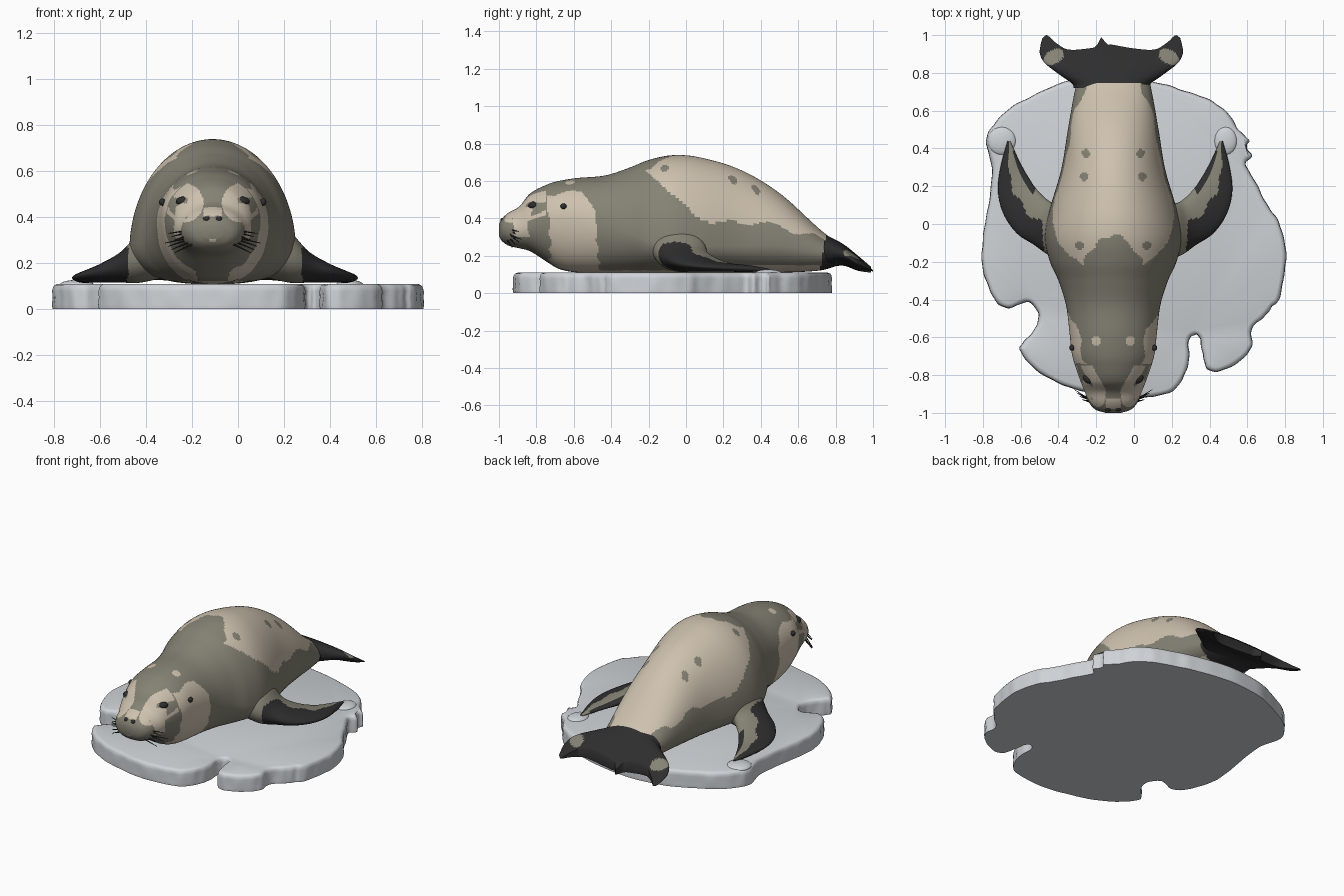
import bpy, bmesh, math
from mathutils import Vector, Matrix

if "Cube" in bpy.data.objects:
    bpy.data.objects.remove(bpy.data.objects["Cube"])

CX = -0.11  # the seal lies slightly left of the floe centre


def material(name, rgb):
    m = bpy.data.materials.new(name)
    m.diffuse_color = (*rgb, 1)
    m.use_nodes = True
    m.node_tree.nodes["Principled BSDF"].inputs["Base Color"].default_value = m.diffuse_color
    return m


OLIVE = material("olive_fur", (0.235, 0.225, 0.175))
CREAM = material("cream_fur", (0.62, 0.54, 0.43))
BLACK = material("black_skin", (0.027, 0.027, 0.027))
ICE = material("ice", (0.62, 0.65, 0.68))
FUR = [OLIVE, CREAM, BLACK]


def interp(rows, x):
    """Smooth interpolation of table rows keyed by their first column."""
    x = min(max(x, rows[0][0]), rows[-1][0])
    i = max(k for k in range(len(rows) - 1) if rows[k][0] <= x)
    a, b = rows[i], rows[i + 1]
    p, q = rows[max(i - 1, 0)], rows[min(i + 2, len(rows) - 1)]
    d = b[0] - a[0]
    t = (x - a[0]) / d
    out = []
    for k in range(1, len(a)):
        m0 = (b[k] - p[k]) / (b[0] - p[0]) * d
        m1 = (q[k] - a[k]) / (q[0] - a[0]) * d
        out.append((2*t**3 - 3*t**2 + 1)*a[k] + (t**3 - 2*t**2 + t)*m0
                   + (3*t**2 - 2*t**3)*b[k] + (t**3 - t**2)*m1)
    return out


def finish(name, bm, mats, angle=60):
    bmesh.ops.recalc_face_normals(bm, faces=bm.faces)
    me = bpy.data.meshes.new(name)
    bm.to_mesh(me)
    bm.free()
    ob = bpy.data.objects.new(name, me)
    for m in mats:
        me.materials.append(m)
    bpy.context.collection.objects.link(ob)
    bpy.ops.object.select_all(action='DESELECT')
    ob.select_set(True)
    bpy.context.view_layer.objects.active = ob
    bpy.ops.object.shade_smooth_by_angle(angle=math.radians(angle))
    return ob


def loft(name, rings, mats, rule=None, angle=60):
    """Skin closed rings; rule(centre, along, around) gives the colour index."""
    bm = bmesh.new()
    vs = [[bm.verts.new(p) for p in r] for r in rings]
    n, m = len(rings[0]), len(rings)
    for i in range(m - 1):
        for j in range(n):
            k = (j + 1) % n
            f = bm.faces.new((vs[i][j], vs[i][k], vs[i + 1][k], vs[i + 1][j]))
            if rule:
                f.material_index = rule(f.calc_center_median(), (i + .5) / (m - 1), (j + .5) / n)
    caps = [bm.faces.new(vs[0]), bm.faces.new(vs[-1])]
    if rule:
        caps[0].material_index = rule(caps[0].calc_center_median(), 0, 0)
        caps[1].material_index = rule(caps[1].calc_center_median(), 1, 0)
    bmesh.ops.triangulate(bm, faces=caps)
    return finish(name, bm, mats, angle)


def ellipsoid(name, pos, radii, mat):
    bm = bmesh.new()
    bmesh.ops.create_uvsphere(bm, u_segments=24, v_segments=14, radius=1,
                              matrix=Matrix.Translation(pos) @ Matrix.Diagonal((*radii, 1)))
    return finish(name, bm, [mat])


# ---- Ice floe: smoothed outline, stacked rings with a rounded rim
OUT = [(-.12, .785), (.125, .75), (.267, .71), (.40, .66), (.495, .595), (.55, .51), (.61, .447),
       (.60, .41), (.627, .357), (.597, .315), (.653, .21), (.717, .09), (.775, 0), (.807, -.135),
       (.80, -.267), (.77, -.40), (.735, -.44), (.69, -.495), (.625, -.56), (.627, -.653), (.56, -.73),
       (.45, -.785), (.383, -.765), (.36, -.69), (.347, -.61), (.32, -.59), (.294, -.62),
       (.294, -.717), (.267, -.81), (.2, -.89), (.08, -.92), (-.1, -.925), (-.26, -.89), (-.394, -.85),
       (-.526, -.77), (-.606, -.675), (-.585, -.62), (-.526, -.55), (-.51, -.48), (-.563, -.415),
       (-.66, -.45), (-.73, -.415), (-.78, -.32), (-.81, -.19), (-.80, -.055), (-.775, .10),
       (-.754, .29), (-.786, .42), (-.765, .50), (-.685, .595), (-.553, .675), (-.37, .754)]
N = len(OUT)
P = [Vector(p) for p in OUT]
pts = []
for i in range(N):
    a, b, c, d = P[i - 1], P[i], P[(i + 1) % N], P[(i + 2) % N]
    for s in range(7):
        t = s / 7
        pts.append(0.5 * (2*b + (c - a)*t + (2*a - 5*b + 4*c - d)*t*t + (3*b - a - 3*c + d)*t**3))
rings = []
for z, inset, rough in [(0, .004, .3), (.02, 0, .6), (.05, .002, 1), (.078, .001, .6),
                        (.095, .006, .3), (.105, .014, 0), (.11, .028, 0)]:
    ring = []
    for i, p in enumerate(pts):
        tan = (pts[(i + 1) % len(pts)] - pts[i - 1]).normalized()
        off = inset + rough * .005 * (1 + math.sin(i * .83) * math.sin(i * .31 + 1))
        q = p + Vector((tan.y, -tan.x)) * off
        ring.append((q.x, q.y, z))
    rings.append(ring)
loft("ice_floe", rings, [ICE], angle=50)
ellipsoid("ice_mound_left", (-.70, .44, .105), (.075, .075, .022), ICE)
ellipsoid("ice_mound_right", (.485, .44, .105), (.06, .075, .022), ICE)

# ---- Seal body: y, half width, top, bottom, height of widest point
BODY = [(-1.0, .04, .37, .305, .337), (-.985, .09, .397, .28, .337), (-.95, .125, .43, .255, .34),
        (-.89, .15, .465, .24, .345), (-.835, .172, .532, .225, .365), (-.74, .205, .582, .165, .39),
        (-.68, .22, .6, .13, .40), (-.59, .23, .615, .112, .39), (-.43, .25, .63, .108, .36),
        (-.3, .29, .672, .108, .32), (-.2, .335, .712, .108, .28), (-.07, .362, .738, .108, .25),
        (.07, .338, .727, .108, .25), (.29, .275, .66, .108, .25), (.5, .24, .535, .11, .25),
        (.72, .2, .338, .122, .215), (.82, .17, .26, .15, .2), (.88, .08, .21, .165, .185)]


def body_colour(p, along, around):
    d, y, z = abs(p.x - CX), p.y, p.z
    wob = .010 * math.sin(31 * y + 9 * z) + .007 * math.sin(47 * z + 60 * p.x)
    if y > .745 - .15 * max(0, .3 - z):
        return 2
    # saddle patch on the back, with spots
    front = -.07 - .15 * min(d / .18, 1)**2 if z > .66 else -.22 + (.66 - z) * 1.1
    low = .38 - .08 * max(0, (y - .4) / .3)
    if y + wob > front and z + wob > low:
        spots = ((.145, .375), (.155, .25), (.18, -.115))
        return 0 if any(math.hypot(d - a, y - b) < .022 for a, b in spots) else 1
    if z < .15 and y > .15 or z < .122:
        return 1
    if math.hypot(d - .09, y + .62) < .024 and z > .5:
        return 1
    # cheek and neck patch
    if -.735 < y + wob < -.47 - .9 * max(0, z - .44) and z + wob < .535 and d > .07:
        return 1
    # eye rings, streak beside the muzzle, nose bridge
    if y < -.75:
        e = math.hypot((d - .125) / .085, (z - .462) / .085)
        if e < 1 and not (d > .11 and z < .485 and e < .8):
            return 1
        if -.925 < y + wob < -.835 and .30 < z < .46 and d > .06:
            return 1
        if y < -.925 and z > .405 and d < .04:
            return 1
        if y < -.97 and d < .015 and .29 < z < .31:
            return 1
    return 0


rings = []
SEG, ROWS = 168, 220
for i in range(ROWS + 1):
    y = -1 + 1.88 * (i / ROWS)**1.2
    w, zt, zb, zc = interp(BODY, y)
    ring = []
    for j in range(SEG):
        a = 2 * math.pi * j / SEG
        c, s = math.cos(a), math.sin(a)
        if s < 0:  # flatter belly
            c = math.copysign(abs(c)**.8, c)
        ring.append((CX + w * c, y, zc + s * ((zt - zc) if s > 0 else (zc - zb))))
    rings.append(ring)
loft("seal_body", rings, FUR, body_colour)

# ---- Hind flippers: a fan with a notched trailing edge
FAN_W = [(.70, .2), (.74, .205), (.78, .26), (.85, .35), (.9, .378), (.95, .374), (1.0, .36)]
FAN_END = [(0, .95), (.35, .928), (.62, .925), (.8, .962), (.95, 1.0), (1, .985)]
FAN_Z = [(.70, .225, .108), (.76, .22, .085), (.84, .205, .058), (.92, .16, .04), (1.0, .12, .012)]
rings = []
for i in range(61):
    ring = []
    for j in range(128):
        a = 2 * math.pi * j / 128
        u = math.cos(a)
        end = interp(FAN_END, abs(u))[0] + .05 * math.exp(-((u + .14) / .05)**2)
        y = .72 + (i / 60) * (min(end, 1) - .72)
        zc, h = interp(FAN_Z, y)
        ring.append((CX - .01 + u * interp(FAN_W, y)[0], y, zc + h * math.sin(a)))
    rings.append(ring)


def fan_colour(p, along, around):
    dx, dy = abs(p.x - CX + .01) - .305, p.y - .885
    a, b = dx * .85 - dy * .5, dx * .5 + dy * .85
    return 0 if around < .5 and (a / .058)**2 + (b / .036)**2 < 1 else 2


loft("hind_flippers", rings, FUR, fan_colour)

# ---- Front flippers: station, leading x y, trailing x y, height, half thickness
ARM = [(0, .22, -.20, .20, .13, .27, .13), (1, .34, -.17, .31, .11, .225, .11),
       (2, .43, -.11, .36, .13, .185, .07), (3, .52, -.05, .42, .19, .16, .045),
       (4, .59, .05, .46, .25, .145, .03), (5, .62, .17, .49, .30, .137, .022),
       (6, .607, .30, .52, .36, .132, .018), (7, .57, .44, .555, .44, .125, .007)]


def arm_colour(p, along, around):
    s, f = along * 7, (1 - math.cos(2 * math.pi * around)) / 2
    if s > 1.35 + f and f < .5 + .04 * math.sin(s * 4):
        return 2
    return 2 if 3 < s < 6.4 and f > .84 else 0


for side, word in ((-1, "left"), (1, "right")):
    rings = []
    for i in range(71):
        lx, ly, tx, ty, z, h = interp(ARM, i / 10)
        ring = []
        for j in range(64):
            a = 2 * math.pi * j / 64
            f = (1 - math.cos(a)) / 2
            ring.append((-.1 + side * (lx + (tx - lx) * f), ly + (ty - ly) * f,
                         max(.1, z + h * math.sin(a))))
        rings.append(ring)
    loft("front_flipper_" + word, rings, FUR, arm_colour)

    # ---- Eyes, nostrils, ears
    ellipsoid("eye_" + word, (CX + side * .123, -.815, .468), (.037, .03, .022), BLACK)
    ellipsoid("nostril_" + word, (CX + side * .026, -.978, .39), (.017, .014, .013), BLACK)
    ellipsoid("ear_" + word, (CX + side * .219, -.655, .465), (.014, .016, .016), BLACK)

    # ---- Whiskers: thin cones fanning out of the muzzle
    bm = bmesh.new()
    for k in range(7):
        a = Vector((CX + side * (.085 + .008 * (k % 3)), -.955 + .012 * (k % 3), .285 + .010 * k))
        b = Vector((CX + side * (.165 + .014 * (k % 4)), -.93 + .018 * (k % 4), .245 + .014 * k))
        rot = (b - a).to_track_quat('Z', 'Y').to_matrix().to_4x4()
        bmesh.ops.create_cone(bm, cap_ends=True, segments=6, radius1=.005, radius2=.0015,
                              depth=(b - a).length, matrix=Matrix.Translation((a + b) / 2) @ rot)
    finish("whiskers_" + word, bm, [BLACK])
